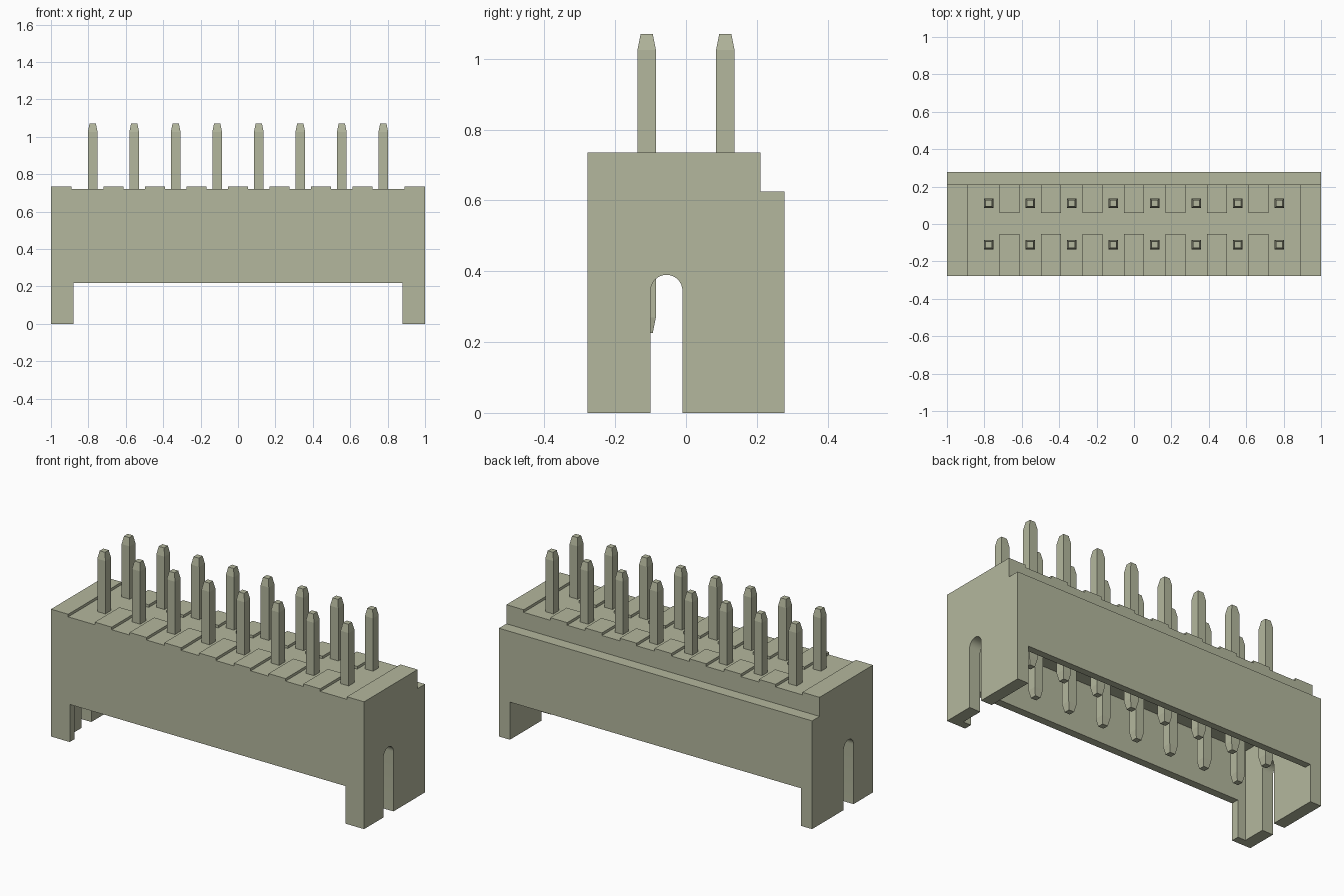
import bpy, bmesh, math
from mathutils import Matrix

if "Cube" in bpy.data.objects:
    bpy.data.objects.remove(bpy.data.objects["Cube"], do_unlink=True)

mat = bpy.data.materials.new("grey_olive")
mat.use_nodes = True
COLOUR = (0.455, 0.475, 0.338, 1)
mat.diffuse_color = COLOUR
mat.node_tree.nodes["Principled BSDF"].inputs["Base Color"].default_value = COLOUR


def make_object(name, bm):
    bmesh.ops.recalc_face_normals(bm, faces=bm.faces)
    mesh = bpy.data.meshes.new(name)
    bm.to_mesh(mesh)
    bm.free()
    mesh.materials.append(mat)
    obj = bpy.data.objects.new(name, mesh)
    bpy.context.collection.objects.link(obj)
    return obj


def prism(name, outline, axis, lo, hi):
    """Extrude a 2D outline along x (outline is y,z) or z (outline is x,y)."""
    bm = bmesh.new()
    place = (lambda p: (lo, *p)) if axis == "x" else (lambda p: (*p, lo))
    face = bm.faces.new([bm.verts.new(place(p)) for p in outline])
    ext = bmesh.ops.extrude_face_region(bm, geom=[face])
    verts = [g for g in ext["geom"] if isinstance(g, bmesh.types.BMVert)]
    d = hi - lo
    bmesh.ops.translate(bm, verts=verts, vec=(d, 0, 0) if axis == "x" else (0, 0, d))
    return make_object(name, bm)


def box(name, x, y0, y1, z0, z1):
    return prism(name, [(-x, y0), (x, y0), (x, y1), (-x, y1)], "z", z0, z1)


def cut(target, cutter):
    mod = target.modifiers.new("cut", "BOOLEAN")
    mod.operation, mod.solver, mod.object = "DIFFERENCE", "EXACT", cutter
    bpy.context.view_layer.update()
    result = bpy.data.meshes.new_from_object(
        target.evaluated_get(bpy.context.evaluated_depsgraph_get()))
    target.modifiers.clear()
    target.data = result
    bpy.data.objects.remove(cutter, do_unlink=True)


PITCH = 0.222
TOP, FLOOR = 0.735, 0.72

# Housing with a step along the rear top edge
housing = prism("housing", [(-0.278, 0), (0.278, 0), (0.278, 0.625), (0.21, 0.625),
                            (0.21, TOP), (-0.278, TOP)], "x", -1, 1)

# Socket open at the bottom, and shortened front and rear walls
cut(housing, box("socket", 0.93, -0.233, 0.238, -0.1, 0.52))
cut(housing, box("front_opening", 0.88, -0.4, -0.1, -0.1, 0.217))
cut(housing, box("rear_opening", 0.93, 0.1, 0.4, -0.1, 0.217))

# Round-topped slot through both end walls
slot = [(-0.1, -0.1), (-0.01, -0.1)]
slot += [(-0.055 + 0.045 * math.cos(math.pi * i / 16),
          0.345 + 0.045 * math.sin(math.pi * i / 16)) for i in range(17)]
cut(housing, prism("slot", slot, "x", -1.2, 1.2))

# Shallow comb-shaped recess in the top, leaving raised tabs between the pins
front, rear = [(-0.89, -0.4)], [(-0.89, 0.4)]
for i in range(-3, 4):
    a, b = i * PITCH - 0.054, i * PITCH + 0.054
    front += [(a, -0.4), (a, -0.053), (b, -0.053), (b, -0.4)]
    rear += [(a, 0.4), (a, 0.06), (b, 0.06), (b, 0.4)]
front.append((0.89, -0.4))
rear.append((0.89, 0.4))
cut(housing, prism("recess", front + rear[::-1], "z", FLOOR, 0.9))

# Square pins with tapered ends, in two rows of eight
PIN = [(0.225, 0.017), (0.27, 0.026), (1.025, 0.026), (1.07, 0.017)]
for row, y in (("front", -0.111), ("rear", 0.111)):
    bm = bmesh.new()
    for i in range(8):
        x = (i - 3.5) * PITCH
        rings = [[bm.verts.new((x + sx * r, y + sy * r, z))
                  for sx, sy in ((-1, -1), (1, -1), (1, 1), (-1, 1))] for z, r in PIN]
        bm.faces.new(rings[0][::-1])
        bm.faces.new(rings[-1])
        for lower, upper in zip(rings, rings[1:]):
            for k in range(4):
                n = (k + 1) % 4
                bm.faces.new((lower[k], lower[n], upper[n], upper[k]))
    make_object(row + "_pins", bm)

# Smooth only the slot arch
bpy.ops.object.select_all(action="DESELECT")
housing.select_set(True)
bpy.context.view_layer.objects.active = housing
bpy.ops.object.shade_smooth_by_angle(angle=math.radians(25))
